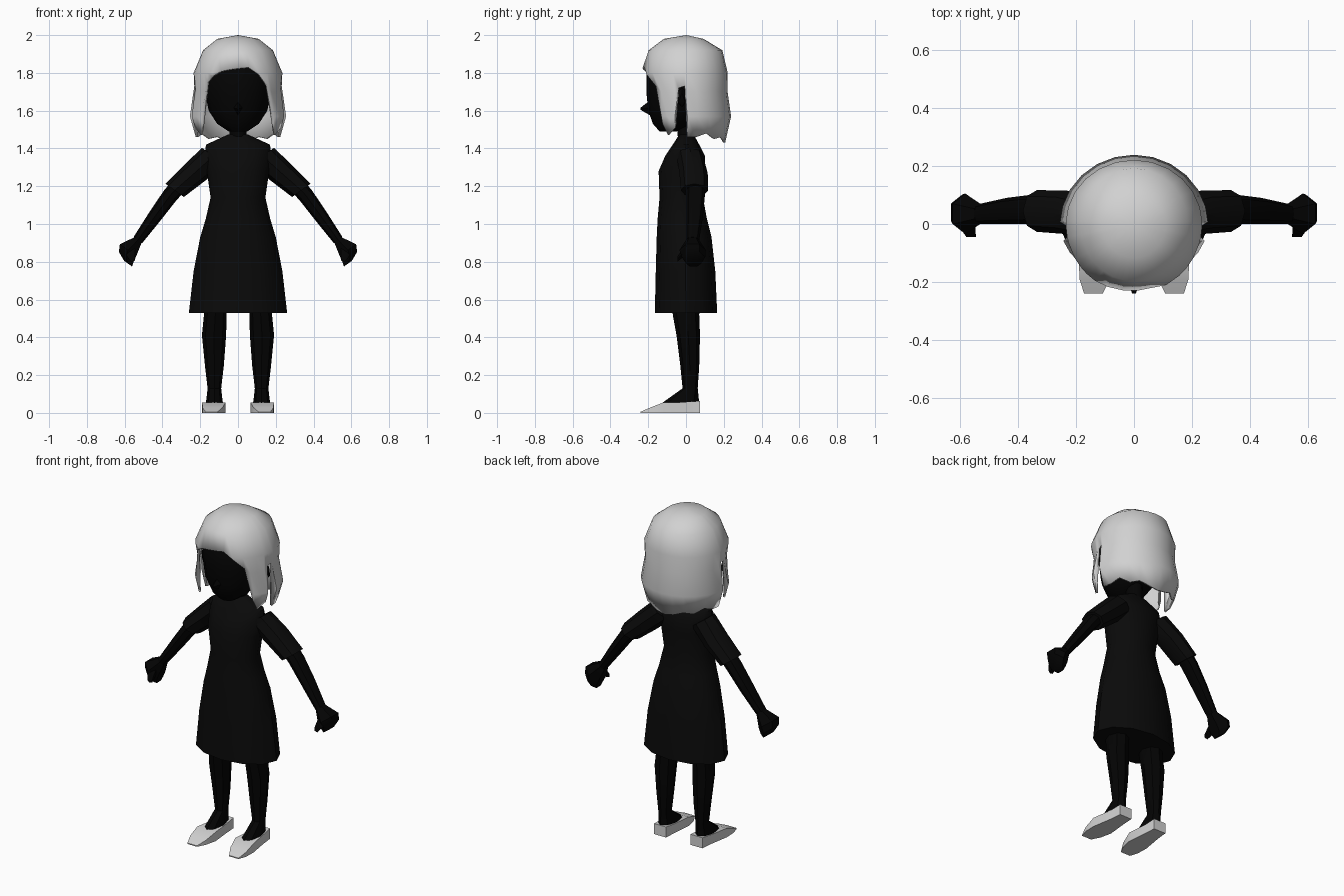
import bpy, bmesh, math
from mathutils import Vector

if "Cube" in bpy.data.objects:
    bpy.data.objects.remove(bpy.data.objects["Cube"], do_unlink=True)


def material(name, value):
    m = bpy.data.materials.new(name)
    m.use_nodes = True
    m.diffuse_color = (value, value, value, 1)
    m.node_tree.nodes["Principled BSDF"].inputs["Base Color"].default_value = m.diffuse_color
    return m


SKIN = material("black skin", 0.001)
CLOTH = material("black cloth", 0.003)
PALE = material("pale grey", 0.64)
X, Y, Z = Vector((1, 0, 0)), Vector((0, 1, 0)), Vector((0, 0, 1))


def finish(name, bm, mat, angle=40):
    """Clean the mesh, turn it outward and shade it."""
    bmesh.ops.remove_doubles(bm, verts=bm.verts, dist=0.0005)
    bmesh.ops.recalc_face_normals(bm, faces=bm.faces)
    mid = sum((v.co for v in bm.verts), Vector()) / len(bm.verts)
    if sum(f.normal.dot(f.calc_center_median() - mid) * f.calc_area() for f in bm.faces) < 0:
        bmesh.ops.reverse_faces(bm, faces=bm.faces)
    mesh = bpy.data.meshes.new(name)
    bm.to_mesh(mesh)
    bm.free()
    mesh.materials.append(mat)
    ob = bpy.data.objects.new(name, mesh)
    bpy.context.collection.objects.link(ob)
    bpy.ops.object.select_all(action="DESELECT")
    ob.select_set(True)
    bpy.context.view_layer.objects.active = ob
    bpy.ops.object.shade_smooth_by_angle(angle=math.radians(angle))
    return ob


def skin_rings(bm, rings):
    for a, b in zip(rings, rings[1:]):
        for i in range(len(a)):
            j = (i + 1) % len(a)
            bm.faces.new((a[i], a[j], b[j], b[i]))


def loft(name, stations, mat, u=X, v=Y, n=10, phase=0.0, side=1):
    """Capped tube through (x, y, z, radius along u, radius along v)."""
    bm = bmesh.new()
    rings = []
    for x, y, z, ru, rv in stations:
        ring = []
        for i in range(n):
            t = math.tau * i / n + phase
            p = Vector((x, y, z)) + u * (ru * math.cos(t)) + v * (rv * math.sin(t))
            ring.append(bm.verts.new((p.x * side, p.y, p.z)))
        rings.append(ring)
    skin_rings(bm, rings)
    bm.faces.new(rings[0])
    bm.faces.new(rings[-1])
    return finish(name, bm, mat)


# Body: (height, half width, front y, back y)
def upright(name, rows, mat):
    stations = [(0, (f + b) / 2, z, rx, (b - f) / 2) for z, rx, f, b in rows]
    return loft(name, stations, mat, n=12)


upright("dress", [
    (0.53, 0.26, -0.165, 0.165), (0.75, 0.235, -0.16, 0.155),
    (0.93, 0.2, -0.155, 0.135), (1.03, 0.17, -0.15, 0.11),
    (1.14, 0.145, -0.14, 0.09), (1.28, 0.165, -0.145, 0.1),
    (1.36, 0.175, -0.11, 0.1), (1.42, 0.17, -0.07, 0.07),
    (1.475, 0.05, -0.035, 0.04)], CLOTH)
upright("neck", [(1.4, 0.045, -0.04, 0.05), (1.58, 0.045, -0.05, 0.05)], SKIN)
upright("head", [
    (1.49, 0.05, -0.14, -0.05), (1.53, 0.11, -0.175, 0.04),
    (1.6, 0.155, -0.2, 0.1), (1.7, 0.175, -0.21, 0.14),
    (1.8, 0.178, -0.21, 0.15), (1.89, 0.13, -0.15, 0.12)], SKIN)
loft("nose", [(0, -0.19, 1.615, 0.025, 0.04), (0, -0.24, 1.61, 0.006, 0.006)],
     SKIN, u=X, v=Z, n=4)

# Limbs and ears, one set per side
ACROSS = Vector((0.81, 0, 0.58))
for side, label in ((1, "left"), (-1, "right")):
    loft("sleeve_" + label, [
        (0.13, 0.02, 1.36, 0.07, 0.075), (0.23, 0.04, 1.27, 0.075, 0.07),
        (0.335, 0.045, 1.178, 0.072, 0.06)], CLOTH, Y, ACROSS, 8, side=side)
    loft("arm_" + label, [
        (0.29, 0.05, 1.23, 0.048, 0.045), (0.36, 0.05, 1.15, 0.05, 0.042),
        (0.44, 0.045, 1.04, 0.045, 0.037), (0.53, 0.035, 0.915, 0.035, 0.028)],
        SKIN, Y, ACROSS, 8, side=side)
    loft("hand_" + label, [
        (0.53, 0.035, 0.915, 0.035, 0.028), (0.582, 0.035, 0.862, 0.07, 0.062),
        (0.592, 0.04, 0.825, 0.062, 0.055), (0.582, 0.04, 0.79, 0.04, 0.03)],
        SKIN, Y, ACROSS, 6, side=side)
    loft("thumb_" + label, [
        (0.575, 0.0, 0.865, 0.035, 0.03), (0.56, -0.045, 0.815, 0.018, 0.015)],
        SKIN, X, Z, 5, side=side)
    loft("leg_" + label, [
        (0.12, 0.0, 0.62, 0.065, 0.075), (0.12, 0.0, 0.52, 0.06, 0.07),
        (0.127, 0.012, 0.41, 0.064, 0.062), (0.125, 0.02, 0.25, 0.05, 0.05),
        (0.125, 0.022, 0.13, 0.036, 0.04), (0.125, -0.03, 0.05, 0.045, 0.1)],
        SKIN, n=8, side=side)
    # Shoe: (x, y, half width, height) swept from heel to toe with a flat sole
    shoe = [(0.122, 0.075, 0.04, 0.064), (0.124, 0.0, 0.046, 0.056),
            (0.128, -0.12, 0.062, 0.055), (0.135, -0.19, 0.053, 0.028),
            (0.14, -0.24, 0.032, 0.006)]
    r = math.sqrt(2)
    loft("shoe_" + label, [(x, y, h / 2, w * r, h / 2 * r) for x, y, w, h in shoe],
         PALE, X, Z, 4, math.pi / 4, side)
    bm = bmesh.new()
    bmesh.ops.create_icosphere(bm, subdivisions=1, radius=1)
    bmesh.ops.scale(bm, verts=bm.verts, vec=(0.035, 0.032, 0.052))
    bmesh.ops.translate(bm, verts=bm.verts, vec=(0.195 * side, -0.022, 1.67))
    finish("ear_" + label, bm, SKIN)

# Hair shell profile: (height, side, front and back radius)
PROFILE = [(2.0, 0, 0, 0), (1.98, 0.11, 0.12, 0.09), (1.92, 0.185, 0.2, 0.19),
           (1.8, 0.235, 0.24, 0.22), (1.7, 0.23, 0.205, 0.22),
           (1.57, 0.255, 0.195, 0.24), (1.43, 0.215, 0.18, 0.21)]


def radii(z):
    for a, b in zip(PROFILE, PROFILE[1:]):
        if z >= b[0]:
            t = (a[0] - z) / (a[0] - b[0])
            return [p + (q - p) * t for p, q in zip(a[1:], b[1:])]
    return PROFILE[-1][1:]


# Lower edge by angle from the front: slanted fringe, side locks, ear gaps, back
edge = {-44: 1.75, -35: 1.78, -23: 1.81, -10: 1.82, 3: 1.826, 15: 1.83, 28: 1.79, 42: 1.73}
lock_and_back = {50: 1.53, 60: 1.47, 73: 1.51, 79: 1.72, 88: 1.73, 92: 1.46,
                 105: 1.46, 120: 1.48, 135: 1.45, 150: 1.46, 165: 1.44}
for deg, low in lock_and_back.items():
    edge[deg] = edge[-deg] = low
edge[180] = 1.43

bm = bmesh.new()
rings = []
for level, *_ in PROFILE:
    ring = []
    for deg in sorted(edge):
        z = max(level, edge[deg])
        side_r, front_r, back_r = radii(z)
        c, s = math.cos(math.radians(deg)), math.sin(math.radians(deg))
        ring.append(bm.verts.new((side_r * s, 0.01 * (z - 1.7) - c * (front_r if c > 0 else back_r), z)))
    rings.append(ring)
skin_rings(bm, rings)
hair = finish("hair", bm, PALE, 50)
shell = hair.modifiers.new("thickness", "SOLIDIFY")
shell.thickness = 0.012
shell.offset = -1
